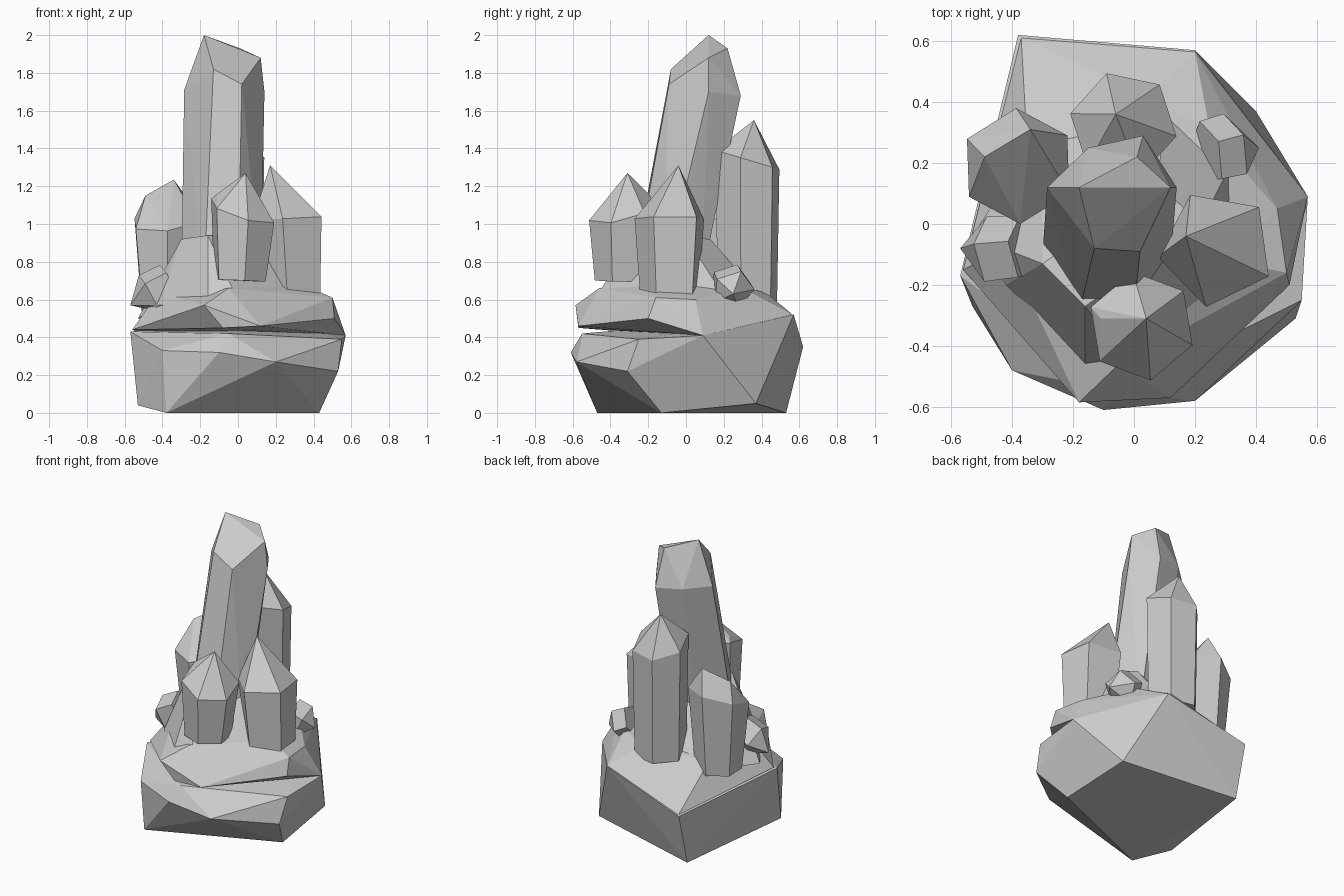
import bpy, bmesh
from math import sin, cos, radians
from mathutils import Vector


def hull(name, pts):
    bm = bmesh.new()
    for p in pts:
        bm.verts.new(p)
    bmesh.ops.convex_hull(bm, input=bm.verts[:])
    loose = [v for v in bm.verts if not v.link_faces]
    bmesh.ops.delete(bm, geom=loose, context='VERTS')
    bmesh.ops.dissolve_limit(bm, angle_limit=radians(2), verts=bm.verts[:], edges=bm.edges[:])
    bmesh.ops.recalc_face_normals(bm, faces=bm.faces[:])
    me = bpy.data.meshes.new(name)
    bm.to_mesh(me)
    bm.free()
    ob = bpy.data.objects.new(name, me)
    bpy.context.collection.objects.link(ob)
    return ob


def crystal(name, base, r0, shoulder, r1, tips, phase, sides=6, slant=(0, 0)):
    # pointed prism running base -> shoulder -> tips; slant is the slope of the shoulder ring
    base, shoulder = Vector(base), Vector(shoulder)
    rot = Vector((0, 0, 1)).rotation_difference(shoulder - base)
    pts = list(tips)
    for i in range(sides):
        a = radians(phase + 360 * i / sides)
        d = Vector((cos(a), sin(a), 0))
        pts.append(base + rot @ (d * r0))
        lift = Vector((0, 0, r1 * (d.x * slant[0] + d.y * slant[1])))
        pts.append(shoulder + rot @ (d * r1 + lift))
    return hull(name, pts)


# Lower rock block
hull("base_rock", [
    (-.38, -.47, 0), (.43, -.13, 0), (.40, .37, .05), (-.38, .53, 0), (-.53, -.27, .04),
    (-.10, -.61, .32), (.20, -.58, .27), (.53, -.31, .22), (-.40, -.48, .33),
    (-.57, -.17, .43), (-.05, -.55, .42), (.55, -.25, .39), (.57, .09, .41),
    (.20, .57, .52), (-.38, .62, .35)])

# Overhanging ledge above the front crevice
hull("upper_ledge", [
    (-.56, -.15, .44), (-.37, -.32, .49), (-.18, -.585, .57), (-.08, -.57, .45),
    (.12, -.57, .46), (.51, -.20, .50), (.57, .09, .41), (.50, -.16, .61), (.47, .05, .60),
    (.30, -.12, .70), (-.05, -.46, .66), (-.42, -.08, .64), (.20, .565, .52),
    (-.37, .61, .355), (.25, .30, .66), (-.35, .25, .58), (.0, .0, .42), (.05, .42, .64)])

# Central mound
hull("rock_mound", [
    (-.53, -.04, .50), (-.42, -.20, .57), (-.16, -.48, .58), (-.02, -.46, .64),
    (.32, -.15, .68), (.32, .2, .62), (.1, .42, .58), (-.3, .32, .52),
    (-.38, -.12, .72), (-.30, -.13, .92), (-.16, -.27, .94), (.22, 0, .93), (.08, .13, .92)])

# Tall main crystal with its chipped tip
hull("main_crystal", [
    (-.30, -.10, .70), (-.18, -.29, .70), (0, -.28, .70), (.12, -.12, .70),
    (.02, .08, .70), (-.15, .05, .70),
    (-.285, .12, 1.71), (-.13, -.08, 1.82), (.02, -.09, 1.74), (.14, .12, 1.70),
    (.03, .29, 1.68), (-.15, .25, 1.70),
    (-.18, .12, 2.0), (.12, .12, 1.88), (.01, .22, 1.93)])

# Surrounding crystals
crystal("front_crystal", (.01, -.34, .70), .145, (.025, -.335, 1.07), .18,
        [(.04, -.31, 1.27), (-.11, -.31, 1.16)], -80, slant=(-.25, .25))
crystal("right_crystal", (.29, -.08, .62), .165, (.27, -.08, 1.03), .195,
        [(.17, -.04, 1.31)], -28, sides=5)
crystal("back_crystal", (-.035, .325, .58), .165, (-.035, .325, 1.34), .178,
        [(-.06, .36, 1.55)], 48, slant=(0, -.3))
crystal("left_crystal", (-.38, .19, .52), .145, (-.38, .19, 1.02), .19,
        [(-.34, .31, 1.235), (-.49, .22, 1.15)], -88, slant=(.1, .3))

# Small crystals lying on the slopes
crystal("small_left_crystal", (-.36, -.08, .69), .11, (-.47, -.09, .63), .115,
        [(-.57, -.08, .57)], 20, 5)
crystal("small_right_crystal", (.24, .23, .69), .11, (.32, .25, .65), .115,
        [(.41, .25, .63)], 250, 5)
